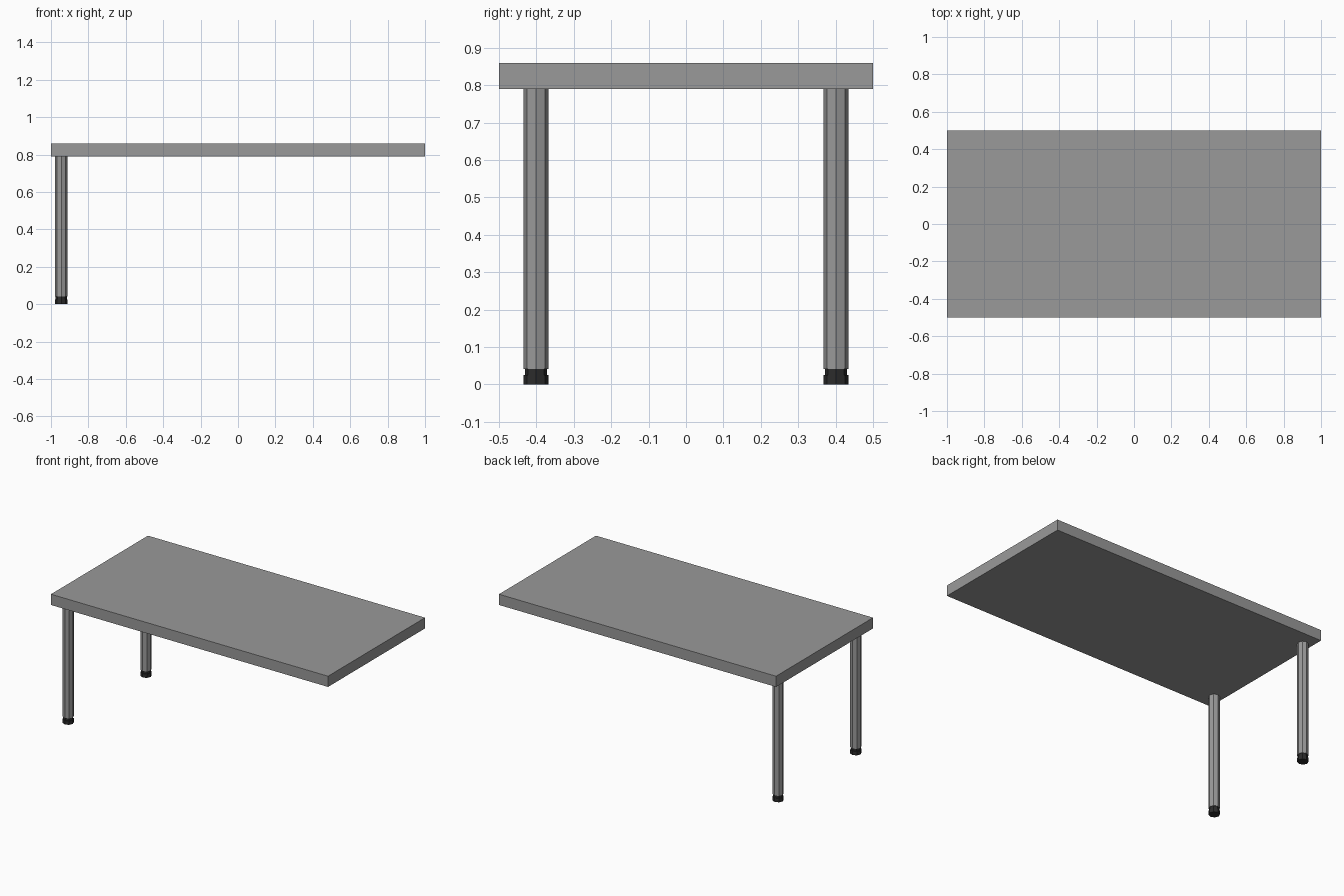
import bpy, bmesh, math

if "Cube" in bpy.data.objects:
    bpy.data.objects.remove(bpy.data.objects["Cube"])


def material(name, value):
    m = bpy.data.materials.new(name)
    m.diffuse_color = (value, value, value, 1)
    m.use_nodes = True
    m.node_tree.nodes["Principled BSDF"].inputs["Base Color"].default_value = m.diffuse_color
    return m


grey = material("grey", 0.32)
black = material("black", 0.025)


def finish(bm, name, mat):
    bmesh.ops.recalc_face_normals(bm, faces=bm.faces)
    mesh = bpy.data.meshes.new(name)
    bm.to_mesh(mesh)
    bm.free()
    mesh.materials.append(mat)
    ob = bpy.data.objects.new(name, mesh)
    bpy.context.collection.objects.link(ob)


def lathe(name, mat, x, y, profile, sides=8):
    """Closed faceted column from (radius, height) pairs."""
    bm = bmesh.new()
    rings = []
    for r, z in profile:
        rings.append([bm.verts.new((x + r * math.cos(math.tau * i / sides),
                                    y + r * math.sin(math.tau * i / sides), z))
                      for i in range(sides)])
    for a, b in zip(rings, rings[1:]):
        for i in range(sides):
            j = (i + 1) % sides
            bm.faces.new((a[i], a[j], b[j], b[i]))
    bm.faces.new(rings[0][::-1])
    bm.faces.new(rings[-1])
    finish(bm, name, mat)


# Table top
bm = bmesh.new()
bmesh.ops.create_cube(bm, size=1)
for v in bm.verts:
    v.co = (v.co.x * 2, v.co.y, v.co.z * 0.07 + 0.825)
finish(bm, "table_top", grey)

# Two legs at the left end, each with a stepped foot
for side, y in (("front", -0.401), ("back", 0.401)):
    lathe(side + "_leg", grey, -0.945, y, [(0.034, 0.042), (0.034, 0.79)])
    lathe(side + "_foot", black, -0.945, y,
          [(0.034, 0), (0.034, 0.025), (0.03, 0.025), (0.03, 0.042)])
